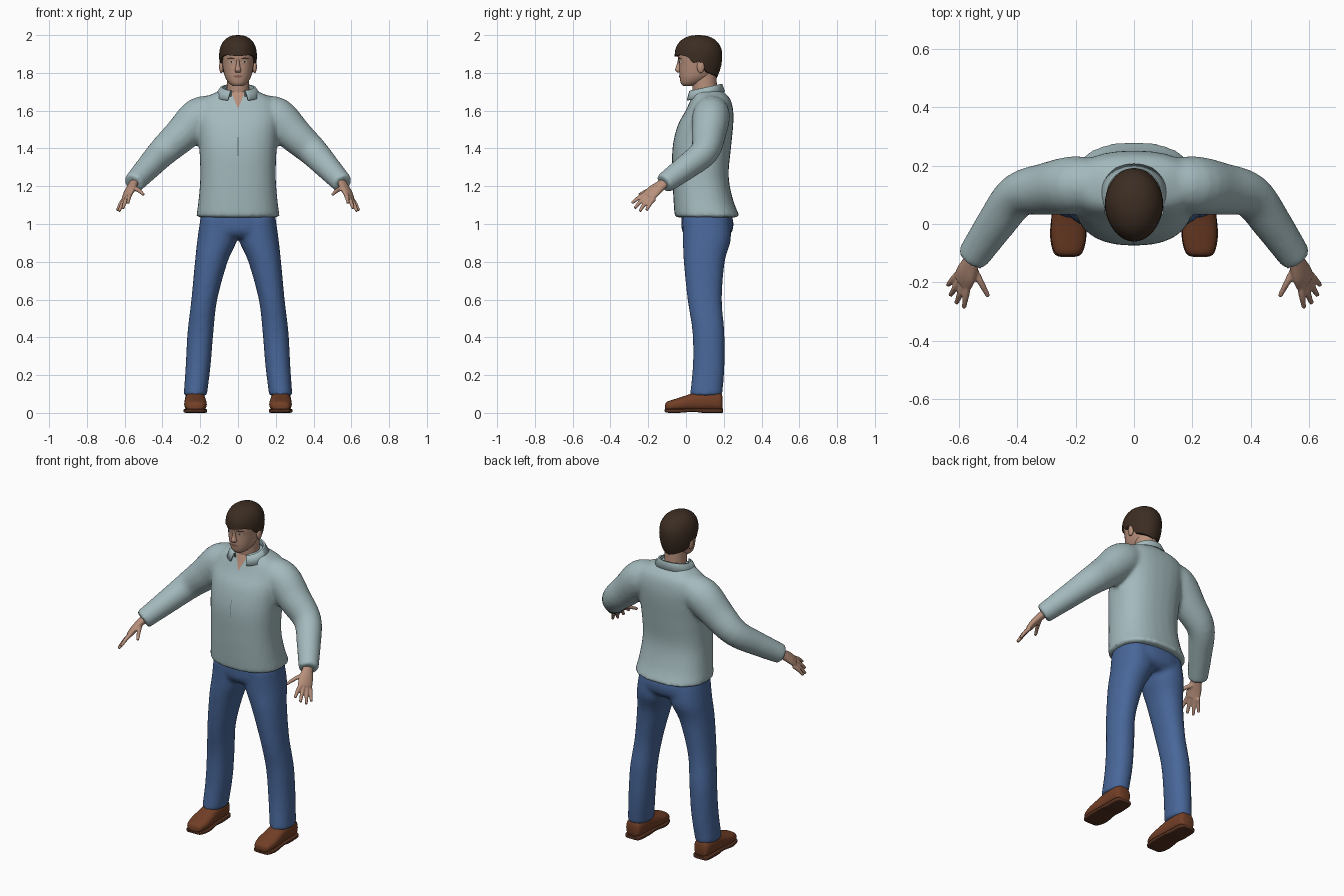
import bpy, bmesh
from math import sin, cos, pi, radians
from mathutils import Vector as V

cube = bpy.data.objects.get("Cube")
if cube:
    bpy.data.objects.remove(cube, do_unlink=True)


def material(name, *rgb):
    m = bpy.data.materials.new(name)
    m.use_nodes = True
    m.diffuse_color = (*rgb, 1)
    bsdf = next(n for n in m.node_tree.nodes if n.type == 'BSDF_PRINCIPLED')
    bsdf.inputs["Base Color"].default_value = (*rgb, 1)
    return m


SHIRT = material("pale blue shirt", .37, .49, .51)
SEAM = material("seam grey", .12, .17, .18)
DENIM = material("blue denim", .065, .135, .32)
SKIN = material("skin", .48, .28, .2)
HAIR = material("dark brown hair", .045, .026, .016)
LEATHER = material("brown leather", .17, .05, .02)
SOLE = material("dark sole", .09, .03, .014)
LIPS = material("lips", .27, .11, .09)
WHITE = material("eye white", .65, .62, .58)
SIDES = (("left", 1), ("right", -1))


def dense(rows, k=4):
    """Smoothly interpolate a list of rows."""
    out = []
    for i in range(len(rows) - 1):
        p, q = rows[i], rows[i + 1]
        o, r = rows[max(i - 1, 0)], rows[min(i + 2, len(rows) - 1)]
        for j in range(k):
            t = j / k
            out.append([b + t / 2 * (c - a + t * (2 * a - 5 * b + 4 * c - d + t * (3 * (b - c) + d - a)))
                        for a, b, c, d in zip(o, p, q, r)])
    return out + [list(rows[-1])]


def skin_rings(bm, rings, power=2.0, n=28):
    """Bridge rings given as (centre, half axis u, half axis v) and cap them."""
    loops = []
    for c, u, v in rings:
        loop = []
        for i in range(n):
            a, b = cos(2 * pi * i / n), sin(2 * pi * i / n)
            a = abs(a) ** (2 / power) * (1 if a > 0 else -1)
            b = abs(b) ** (2 / power) * (1 if b > 0 else -1)
            loop.append(bm.verts.new(c + u * a + v * b))
        loops.append(loop)
    for p, q in zip(loops, loops[1:]):
        for i in range(n):
            bm.faces.new((p[i], p[i - 1], q[i - 1], q[i]))
    bm.faces.new(loops[0])
    bm.faces.new(loops[-1])


def stack(bm, rows, axis=2, power=2.0):
    """Parallel sections (position, lo, hi, lo, hi) along y or z."""
    other = 3 - axis
    rings = []
    for h, x0, x1, w0, w1 in dense(rows):
        c, v = V((0, 0, 0)), V((0, 0, 0))
        c[0], c[axis], c[other] = (x0 + x1) / 2, h, (w0 + w1) / 2
        v[other] = (w1 - w0) / 2
        rings.append((c, V(((x1 - x0) / 2, 0, 0)), v))
    skin_rings(bm, rings, power)


def tube(bm, rows, ref=(0, 1, 0), n=24):
    """Sections (x, y, z, half width, half depth) square to their path."""
    rows = dense(rows)
    pts = [V(r[:3]) for r in rows]
    rings = []
    for i, r in enumerate(rows):
        t = (pts[min(i + 1, len(pts) - 1)] - pts[max(i - 1, 0)]).normalized()
        u = (V(ref) - t * t.dot(V(ref))).normalized()
        rings.append((pts[i], u * r[3], t.cross(u) * r[4]))
    skin_rings(bm, rings, n=n)


def finish(name, bm, mat, side=1, voxel=0, smooth=0):
    bmesh.ops.scale(bm, vec=(side, 1, 1), verts=bm.verts)
    bmesh.ops.recalc_face_normals(bm, faces=bm.faces)
    me = bpy.data.meshes.new(name)
    bm.to_mesh(me)
    bm.free()
    me.materials.append(mat)
    ob = bpy.data.objects.new(name, me)
    bpy.context.collection.objects.link(ob)
    bpy.ops.object.select_all(action='DESELECT')
    ob.select_set(True)
    bpy.context.view_layer.objects.active = ob
    bpy.ops.object.shade_smooth_by_angle(angle=radians(50))
    if voxel:
        m = ob.modifiers.new("blend", 'REMESH')
        m.mode, m.voxel_size, m.use_smooth_shade = 'VOXEL', voxel, True
        m = ob.modifiers.new("relax", 'SMOOTH')
        m.factor, m.iterations = .5, smooth
    return ob


def decal(name, pts, mat, target, lift=.003):
    """Thin patch drawn in x and z, projected onto the front of a part."""
    bm = bmesh.new()
    f = bm.faces.new([bm.verts.new((x, -.4, z)) for x, z in pts])
    bmesh.ops.poke(bm, faces=[f])
    bmesh.ops.subdivide_edges(bm, edges=bm.edges[:], cuts=3, use_grid_fill=True)
    ob = finish(name, bm, mat)
    m = ob.modifiers.new("wrap", 'SHRINKWRAP')
    m.target, m.wrap_method, m.wrap_mode = target, 'PROJECT', 'ABOVE_SURFACE'
    m.use_project_y, m.offset = True, lift


def oval(x, z, rx, rz, n=14):
    return [(x + rx * cos(2 * pi * i / n), z + rz * sin(2 * pi * i / n)) for i in range(n)]


# Shirt: torso and sleeves blended together
bm = bmesh.new()
stack(bm, [(1.035, -.222, .222, -.06, .288), (1.12, -.21, .21, -.066, .252),
           (1.25, -.2, .2, -.072, .226), (1.4, -.205, .205, -.072, .238),
           (1.52, -.215, .215, -.045, .25), (1.6, -.22, .22, -.002, .25),
           (1.66, -.19, .19, .025, .235), (1.7, -.11, .11, .04, .2),
           (1.712, -.08, .08, .05, .185)], power=2.4)
for _, s in SIDES:
    tube(bm, [(s * x, y, z, a, b) for x, y, z, a, b in (
        (.1, .14, 1.6, .08, .08), (.2, .133, 1.568, .1, .105), (.3, .12, 1.472, .09, .093),
        (.398, .098, 1.382, .076, .079), (.475, 0, 1.3, .067, .067),
        (.556, -.118, 1.213, .055, .055))])
shirt = finish("shirt", bm, SHIRT, voxel=.011, smooth=8)

# Jeans: hips and legs blended together
bm = bmesh.new()
stack(bm, [(1.1, -.19, .19, -.02, .22), (1.02, -.198, .198, -.025, .25),
           (.96, -.2, .2, -.02, .245), (.925, -.17, .17, .01, .21)], power=2.3)
for _, s in SIDES:
    stack(bm, [(z, s * x0, s * x1, y0, y1) for z, x0, x1, y0, y1 in (
        (1.04, .01, .198, -.02, .23), (.92, .004, .215, -.017, .238),
        (.8, .055, .228, -.012, .205), (.6, .11, .247, .008, .19),
        (.43, .13, .267, .034, .203), (.25, .145, .277, .036, .204),
        (.09, .165, .288, .02, .192))], power=2.2)
finish("jeans", bm, DENIM, voxel=.011, smooth=7)

# Folded collar, open at the front
bm = bmesh.new()
cols = []
for i in range(41):
    a = radians(-154 + 308 * i / 40)
    drop = (1 - cos(a)) / 2
    cols.append([bm.verts.new((rx * sin(a), .1 + ry * cos(a), z - d * drop)) for rx, ry, z, d in (
        (.08, .08, 1.695, .02), (.084, .084, 1.738, .035), (.092, .09, 1.74, .04),
        (.122, .104, 1.7, .048))])
for p, q in zip(cols, cols[1:]):
    for j in range(3):
        bm.faces.new((p[j], p[j + 1], q[j + 1], q[j]))
collar = finish("collar", bm, SHIRT)
m = collar.modifiers.new("thickness", 'SOLIDIFY')
m.thickness, m.offset = .006, 0

# Open neckline and front seam
decal("open_neckline", [(0, 1.61), (.036, 1.695), (0, 1.7), (-.036, 1.695)], SKIN, shirt)
decal("front_seam", [(-.0015, 1.36), (.0015, 1.36), (.0015, 1.46), (-.0015, 1.46)], SEAM, shirt, .001)

# Neck, head and nose
bm = bmesh.new()
stack(bm, [(1.64, -.068, .068, .045, .17), (1.71, -.06, .06, .035, .165), (1.8, -.06, .06, .03, .16)])
finish("neck", bm, SKIN)
bm = bmesh.new()
stack(bm, [(1.73, -.025, .025, -.015, .03), (1.745, -.047, .047, -.027, .08),
           (1.775, -.067, .067, -.033, .13), (1.81, -.077, .077, -.036, .16),
           (1.85, -.084, .084, -.037, .172), (1.88, -.086, .086, -.043, .175),
           (1.92, -.085, .085, -.044, .175), (1.96, -.065, .065, -.015, .15)], power=2.2)
head = finish("head", bm, SKIN)
bm = bmesh.new()
stack(bm, [(1.803, -.012, .012, -.046, -.02), (1.815, -.017, .017, -.058, -.02),
           (1.84, -.01, .01, -.05, -.02), (1.872, -.008, .008, -.042, -.02)])
finish("nose", bm, SKIN)

# Painted face
for side, s in SIDES:
    decal(side + "_eye", oval(s * .034, 1.859, .014, .006), WHITE, head, .002)
    decal(side + "_iris", oval(s * .034, 1.859, .0055, .0055), HAIR, head, .004)
    decal(side + "_eyebrow", oval(s * .036, 1.877, .02, .004), HAIR, head)
decal("mouth", oval(0, 1.782, .024, .006), LIPS, head)

# Hair: dome with a hairline that varies around the head
LINE = [(0, 1.888), (40, 1.895), (64, 1.885), (76, 1.85), (92, 1.862), (112, 1.805), (180, 1.773)]


def hairline(deg):
    for (a, z0), (b, z1) in zip(LINE, LINE[1:]):
        if deg <= b:
            return z0 + (z1 - z0) * (deg - a) / (b - a)
    return LINE[-1][1]


bm = bmesh.new()
crown = bm.verts.new((0, .07, 2))
cols = []
for i in range(60):
    deg = i * 6
    low = hairline(min(deg, 360 - deg))
    a, col = radians(deg), []
    for j in range(1, 14):
        t = min(j, 12) / 12
        z = 2 - (2 - low) * t * t
        h = (z - 1.89) / .11
        r = (1 - h ** 2.3) ** (1 / 2.3) if h > 0 else 1 - .2 * h * h
        r *= .84 if j == 13 else 1
        taper = 1 - .06 * max(cos(a), 0)
        col.append(bm.verts.new((.1 * taper * r * sin(a), .066 - .126 * r * cos(a), z)))
    cols.append(col)
for i, q in enumerate(cols):
    p = cols[i - 1]
    bm.faces.new((crown, p[0], q[0]))
    for j in range(12):
        bm.faces.new((p[j], p[j + 1], q[j + 1], q[j]))
finish("hair", bm, HAIR)

# Ears, hands and shoes on both sides
for side, s in SIDES:
    bm = bmesh.new()
    bmesh.ops.create_uvsphere(bm, u_segments=16, v_segments=10, radius=1)
    bmesh.ops.scale(bm, vec=(.012, .02, .034), verts=bm.verts)
    bmesh.ops.translate(bm, vec=(.088, .078, 1.832), verts=bm.verts)
    finish(side + "_ear", bm, SKIN, s)

    bm = bmesh.new()
    tube(bm, [(.535, -.085, 1.235, .03, .024), (.555, -.125, 1.21, .031, .022),
              (.575, -.17, 1.175, .042, .02), (.588, -.2, 1.145, .042, .016)], ref=(.05, .06, -.03))
    for base, tip in (((.57, -.205, 1.162), (.583, -.287, 1.11)), ((.583, -.205, 1.147), (.609, -.272, 1.083)),
                      ((.594, -.19, 1.138), (.63, -.245, 1.067)), ((.602, -.17, 1.132), (.639, -.21, 1.072)),
                      ((.552, -.15, 1.19), (.5, -.248, 1.155))):
        mid = V(base).lerp(V(tip), .5) + V((0, 0, .006))
        tube(bm, [(*base, .013, .013), (*mid, .0115, .0115), (*tip, .008, .008)], ref=(1, .3, 0), n=12)
    finish(side + "_hand", bm, SKIN, s, voxel=.005, smooth=2)

    bm = bmesh.new()
    stack(bm, [(-.11, .205, .25, .015, .045), (-.098, .18, .272, .01, .06), (-.05, .166, .284, .01, .076),
               (0, .167, .284, .01, .092), (.06, .172, .28, .01, .112), (.13, .174, .28, .01, .12),
               (.18, .182, .274, .01, .11), (.192, .197, .26, .02, .09)], axis=1, power=2.5)
    finish(side + "_shoe", bm, LEATHER, s)
    bm = bmesh.new()
    stack(bm, [(-.113, .205, .25, .008, .018), (-.1, .178, .275, .001, .021), (-.04, .163, .288, 0, .021),
               (.04, .17, .282, .006, .024), (.09, .172, .282, 0, .024), (.18, .178, .278, 0, .024),
               (.197, .197, .26, .002, .022)], axis=1, power=6)
    finish(side + "_sole", bm, SOLE, s)
